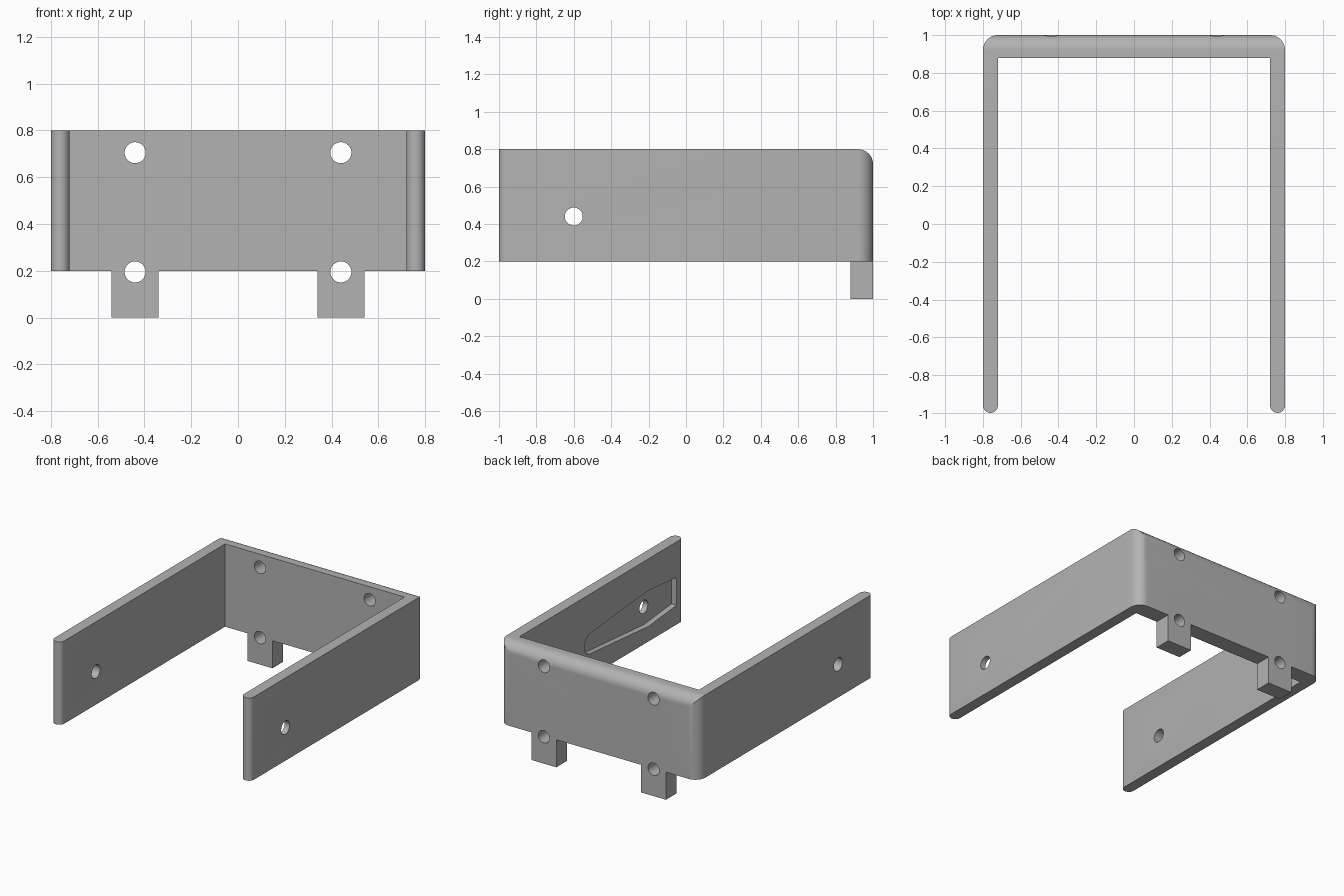
import bpy, bmesh, math
from mathutils import Vector

if "Cube" in bpy.data.objects:
    bpy.data.objects.remove(bpy.data.objects["Cube"], do_unlink=True)

GREY = (0.45, 0.45, 0.45, 1)
mat = bpy.data.materials.new("plain grey")
mat.use_nodes = True
mat.diffuse_color = GREY
mat.node_tree.nodes["Principled BSDF"].inputs["Base Color"].default_value = GREY

W, T, BACK = 0.80, 0.08, 0.88       # half width, arm thickness, inner face of back wall
Z0, Z1, R = 0.20, 0.80, 0.08        # bottom, top, corner radius


def arc(cx, cy, r, a0, a1, n=12):
    """Points on an arc, angles in degrees."""
    angles = [math.radians(a0 + (a1 - a0) * i / n) for i in range(n + 1)]
    return [(cx + r * math.cos(a), cy + r * math.sin(a)) for a in angles]


def prism(name, outline, axis, lo, hi):
    """Extrude a flat outline along an axis; outline is given in the other two axes."""
    place = {"x": lambda p: (lo, p[0], p[1]),
             "y": lambda p: (p[0], lo, p[1]),
             "z": lambda p: (p[0], p[1], lo)}[axis]
    bm = bmesh.new()
    face = bm.faces.new([bm.verts.new(place(p)) for p in outline])
    out = bmesh.ops.extrude_face_region(bm, geom=[face])["geom"]
    step = Vector([hi - lo if a == axis else 0 for a in "xyz"])
    bmesh.ops.translate(bm, verts=[v for v in out if isinstance(v, bmesh.types.BMVert)], vec=step)
    bmesh.ops.recalc_face_normals(bm, faces=bm.faces)
    mesh = bpy.data.meshes.new(name)
    bm.to_mesh(mesh)
    bm.free()
    mesh.materials.append(mat)
    obj = bpy.data.objects.new(name, mesh)
    bpy.context.collection.objects.link(obj)
    return obj


def circle(cx, cy, r):
    return arc(cx, cy, r, 0, 360, 40)[:-1]


def combine(target, tool, operation):
    """Apply a boolean and remove the tool."""
    mod = target.modifiers.new(operation.lower(), "BOOLEAN")
    mod.operation, mod.object, mod.solver = operation, tool, "EXACT"
    bpy.context.view_layer.objects.active = target
    bpy.ops.object.modifier_apply(modifier=mod.name)
    bpy.data.objects.remove(tool, do_unlink=True)


# U-shaped body: rounded arm tips, rounded outer back corners, square inner corners
tip = T / 2
half = arc(W - tip, -1 + tip, tip, 180, 360) + arc(W - R, 1 - R, R, 0, 90)
half = [(W - T, BACK)] + half
bracket = prism("bracket", half + [(-x, y) for x, y in reversed(half)], "z", Z0, Z1)

# Rounded top edge of the back wall
side = [(-1.2, 0), (1, 0)] + arc(1 - R, Z1 - R, R, 0, 90) + [(-1.2, Z1)]
combine(bracket, prism("side_profile", side, "x", -1, 1), "INTERSECT")

# Pegs under the back wall
for s in (-1, 1):
    x0, x1 = s * 0.44 - 0.10, s * 0.44 + 0.10
    peg = prism("peg", [(x0, BACK), (x1, BACK), (x1, 1), (x0, 1)], "z", 0, Z0 + 0.1)
    combine(bracket, peg, "UNION")

# Screw holes through the back wall
for s in (-1, 1):
    for z in (0.195, 0.705):
        combine(bracket, prism("screw_hole", circle(s * 0.44, z, 0.045), "y", 0.7, 1.2), "DIFFERENCE")

# Tapered pocket inside the left arm
PY, PZ = -0.6, 0.44
pocket = [(-0.92, PZ - 0.10), (PY, PZ - 0.13)] + arc(0.06, PZ, 0.075, -80, 80) \
    + [(PY, PZ + 0.13), (-0.92, PZ + 0.10)]
combine(bracket, prism("pocket", pocket, "x", 0.6, W - T / 2), "DIFFERENCE")

# Pivot hole through both arms
combine(bracket, prism("pivot_hole", circle(PY, PZ, 0.048), "x", -1, 1), "DIFFERENCE")

bpy.ops.object.select_all(action="DESELECT")
bracket.select_set(True)
bpy.context.view_layer.objects.active = bracket
bpy.ops.object.shade_smooth_by_angle(angle=math.radians(20))
